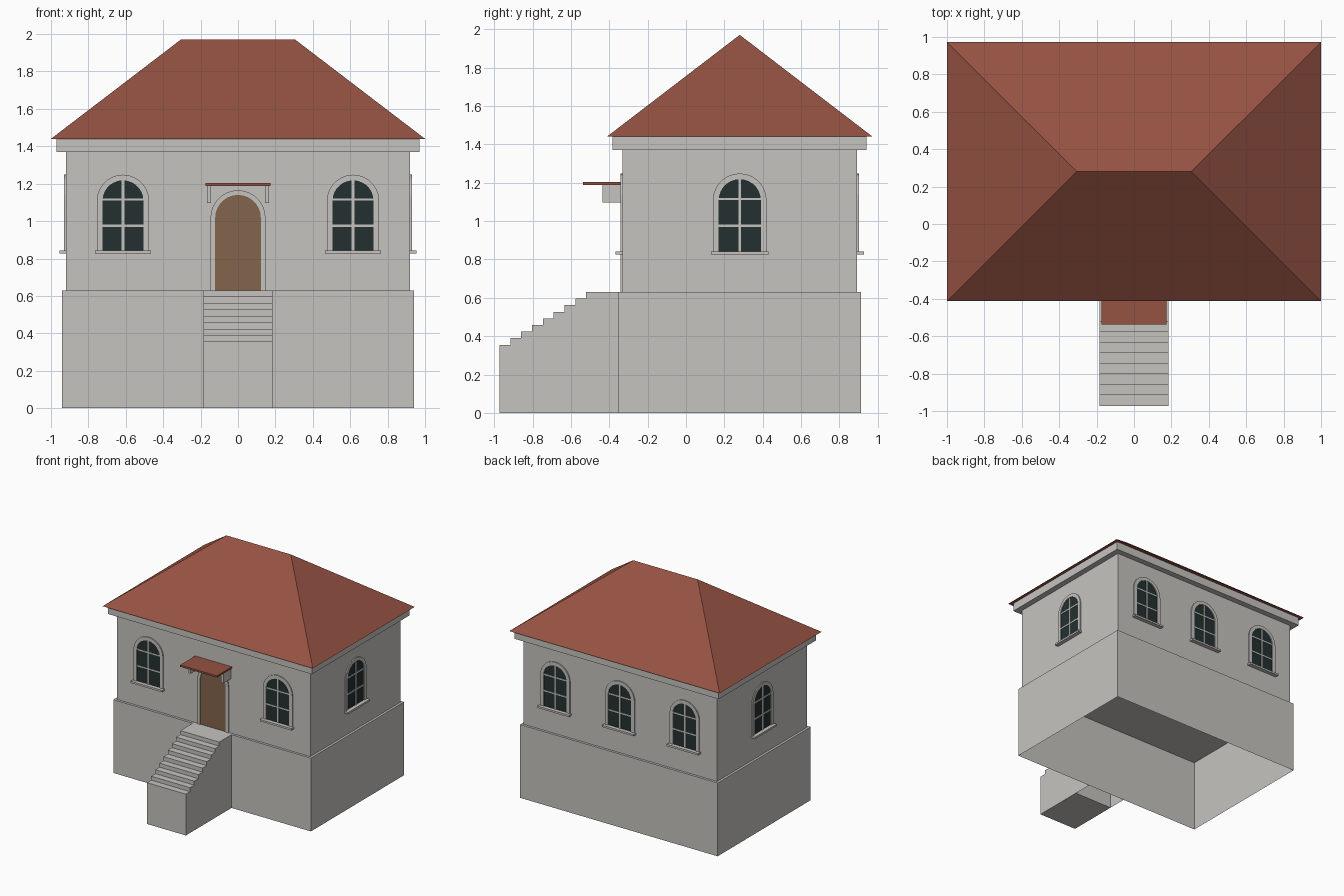
import bpy, bmesh, math
from mathutils import Matrix, Vector

if "Cube" in bpy.data.objects:
    bpy.data.objects.remove(bpy.data.objects["Cube"])


def material(name, rgb):
    m = bpy.data.materials.new(name)
    m.diffuse_color = (*rgb, 1)
    m.use_nodes = True
    m.node_tree.nodes["Principled BSDF"].inputs["Base Color"].default_value = m.diffuse_color
    return m


STONE = material("grey_plaster", (0.56, 0.55, 0.52))
ROOF = material("red_roof", (0.30, 0.085, 0.055))
GLASS = material("dark_glass", (0.017, 0.030, 0.030))
WOOD = material("brown_door", (0.23, 0.13, 0.075))

YC = 0.28            # centre of the house in y
WX, WY = 0.92, 0.612  # half sizes of the walls
FLOOR = 0.63


def finish(name, bm, mat, matrix=None):
    bmesh.ops.recalc_face_normals(bm, faces=bm.faces)
    me = bpy.data.meshes.new(name)
    bm.to_mesh(me)
    bm.free()
    me.materials.append(mat)
    ob = bpy.data.objects.new(name, me)
    bpy.context.collection.objects.link(ob)
    if matrix:
        ob.matrix_world = matrix
    return ob


def box(name, x, y, z, mat, matrix=None, open_bottom=False):
    """Box from (min, max) pairs."""
    bm = bmesh.new()
    size = Matrix.Diagonal((x[1] - x[0], y[1] - y[0], z[1] - z[0], 1))
    mid = Vector((sum(x) / 2, sum(y) / 2, sum(z) / 2))
    bmesh.ops.create_cube(bm, size=1, matrix=Matrix.Translation(mid) @ size)
    if open_bottom:
        low = [f for f in bm.faces if f.calc_center_median().z < z[0] + 1e-4]
        bmesh.ops.delete(bm, geom=low, context='FACES_ONLY')
    return finish(name, bm, mat, matrix)


def arch(half, z0, spring, n=14):
    """Outline of a round-topped opening, from bottom right to bottom left."""
    arc = [(half * math.cos(math.pi * i / n), spring + half * math.sin(math.pi * i / n))
           for i in range(n + 1)]
    return [(half, z0)] + arc + [(-half, z0)]


def arch_plate(name, half, z0, spring, depth, mat, matrix):
    bm = bmesh.new()
    bm.faces.new([bm.verts.new((u, -depth, z)) for u, z in arch(half, z0, spring)])
    return finish(name, bm, mat, matrix)


def arch_frame(name, inner, outer, z0, spring, depth, matrix):
    """Flat ring between two arches, standing out of the wall."""
    bm = bmesh.new()
    loops = [[bm.verts.new((u, y, z)) for u, z in arch(h, z0, spring)]
             for h, y in ((outer, 0), (outer, -depth), (inner, -depth), (inner, 0))]
    for a, b in zip(loops, loops[1:]):
        for i in range(len(a) - 1):
            bm.faces.new((a[i], a[i + 1], b[i + 1], b[i]))
    for end in (0, -1):
        bm.faces.new([l[end] for l in loops])
    return finish(name, bm, STONE, matrix)


def on_wall(x, y, angle):
    """Local -y becomes the outward direction of the wall."""
    return Matrix.Translation((x, y, 0)) @ Matrix.Rotation(math.radians(angle), 4, 'Z')


def window(name, m):
    arch_plate(name + "_glass", 0.112, 0.84, 1.11, 0.002, GLASS, m)
    arch_frame(name + "_frame", 0.11, 0.14, 0.84, 1.108, 0.009, m)
    box(name + "_upright_bar", (-0.007, 0.007), (-0.006, 0), (0.84, 1.225), STONE, m)
    for i, z in enumerate((0.975, 1.115)):
        box(f"{name}_cross_bar_{i}", (-0.11, 0.11), (-0.006, 0), (z - 0.006, z + 0.006), STONE, m)
    box(name + "_sill", (-0.15, 0.15), (-0.035, 0), (0.826, 0.842), STONE, m)


# Main body: hollow foundation, walls and cornice
box("foundation", (-0.94, 0.94), (YC - 0.632, YC + 0.632), (0, FLOOR), STONE, open_bottom=True)
box("walls", (-WX, WX), (YC - WY, YC + WY), (FLOOR, 1.40), STONE, open_bottom=True)
box("cornice", (-0.97, 0.97), (YC - 0.662, YC + 0.662), (1.37, 1.44), STONE)

# Hipped roof
bm = bmesh.new()
c = [bm.verts.new((sx, YC + sy * 0.692, 1.44)) for sx, sy in ((-1, -1), (1, -1), (1, 1), (-1, 1))]
left, right = (bm.verts.new((x, YC, 1.97)) for x in (-0.306, 0.306))
for f in ((c[0], c[1], right, left), (c[1], c[2], right), (c[2], c[3], left, right),
          (c[3], c[0], left), c[::-1]):
    bm.faces.new(f)
finish("roof", bm, ROOF)

# Entrance stairs: stepped profile extruded across, plus a hollow landing
profile = [(-0.52, 0), (-0.972, 0)]
for i in range(8):
    y, z = -0.972 + 0.0565 * i, 0.355 + 0.0344 * i
    profile += [(y, z), (y + 0.0565, z)]
bm = bmesh.new()
face = bm.faces.new([bm.verts.new((-0.185, y, z)) for y, z in profile])
ext = bmesh.ops.extrude_face_region(bm, geom=[face], use_keep_orig=True)
bmesh.ops.translate(bm, vec=(0.37, 0, 0),
                    verts=[v for v in ext["geom"] if isinstance(v, bmesh.types.BMVert)])
finish("steps", bm, STONE)
box("landing", (-0.185, 0.185), (-0.52, YC - 0.632), (0, FLOOR), STONE, open_bottom=True)

# Door with arched surround, canopy and brackets
m = on_wall(0, YC - WY, 0)
arch_plate("door", 0.123, FLOOR, 1.018, 0.002, WOOD, m)
arch_frame("door_frame", 0.122, 0.147, FLOOR, 1.018, 0.009, m)
box("canopy", (-0.175, 0.175), (-0.205, 0), (1.188, 1.203), ROOF, m)
for side, x in (("left", -0.155), ("right", 0.155)):
    box(f"canopy_bracket_{side}", (x - 0.01, x + 0.01), (-0.103, 0), (1.097, 1.188), STONE, m)

# Windows: two in front, three behind, one on each side
for i, x in enumerate((-0.615, 0.615)):
    window(f"front_window_{i}", on_wall(x, YC - WY, 0))
for i, x in enumerate((-0.615, 0, 0.615)):
    window(f"back_window_{i}", on_wall(x, YC + WY, 180))
window("right_window", on_wall(WX, YC, 90))
window("left_window", on_wall(-WX, YC, -90))
